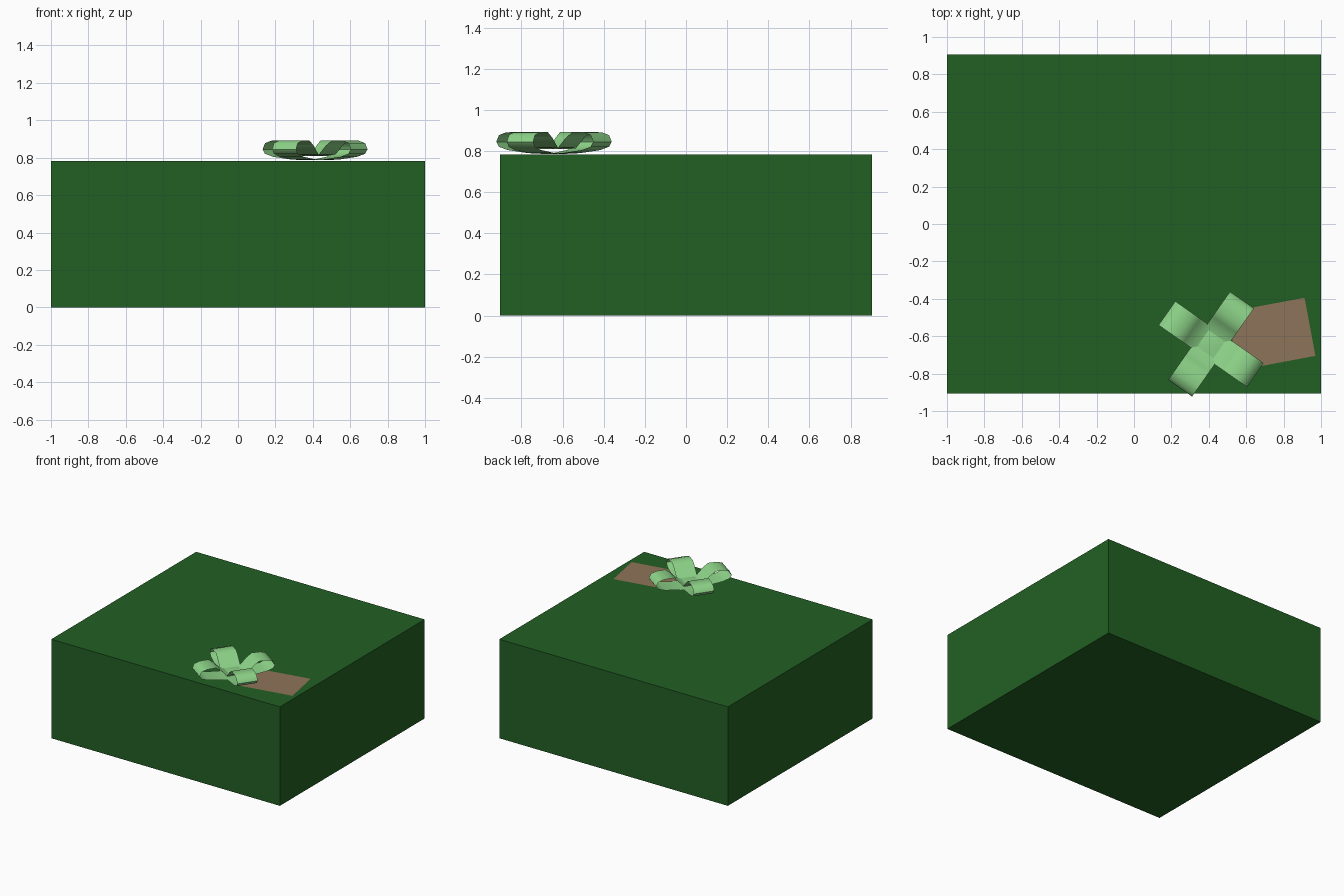
import bpy, bmesh, math
from mathutils import Matrix, Vector

if "Cube" in bpy.data.objects:
    bpy.data.objects.remove(bpy.data.objects["Cube"])

def material(name, rgb):
    m = bpy.data.materials.new(name)
    m.diffuse_color = (*rgb, 1)
    m.use_nodes = True
    m.node_tree.nodes["Principled BSDF"].inputs["Base Color"].default_value = m.diffuse_color
    return m

dark_green = material("dark green", (0.016, 0.118, 0.017))
light_green = material("light green", (0.27, 0.66, 0.25))
brown = material("tag brown", (0.27, 0.175, 0.10))

def make(name, verts, faces, mat, smooth=False):
    me = bpy.data.meshes.new(name)
    me.from_pydata(verts, [], faces)
    me.materials.append(mat)
    ob = bpy.data.objects.new(name, me)
    bpy.context.collection.objects.link(ob)
    if smooth:
        bpy.ops.object.select_all(action='DESELECT')
        ob.select_set(True)
        bpy.context.view_layer.objects.active = ob
        bpy.ops.object.shade_smooth_by_angle(angle=math.radians(50))
    return ob

TOP = 0.783
# gift box
bm = bmesh.new()
bmesh.ops.create_cube(bm, size=1, matrix=Matrix.Translation((0, 0, TOP / 2)) @ Matrix.Diagonal((2, 1.81, TOP, 1)))
me = bpy.data.meshes.new("gift_box")
bm.to_mesh(me)
bm.free()
me.materials.append(dark_green)
bpy.context.collection.objects.link(bpy.data.objects.new("gift_box", me))

# gift tag: flat card tucked under the bow
ux, uy = Vector((0.983, 0.184, 0)), Vector((-0.184, 0.983, 0))
corner = Vector((0.97, -0.705, TOP + 0.003))
tag = [corner - ux * 0.42, corner, corner + uy * 0.316, corner + uy * 0.316 - ux * 0.42]
make("gift_tag", tag, [(0, 1, 2, 3)], brown)

# bow loops: open ribbon bands, profile as (radius, height)
profile = [(0.0, 0.004), (0.10, 0.007), (0.22, 0.022), (0.272, 0.038), (0.288, 0.062),
           (0.272, 0.095), (0.23, 0.108), (0.165, 0.110), (0.125, 0.082), (0.08, 0.035), (0.0, 0.026)]
centre = Vector((0.412, -0.642, TOP))
HALF = 0.078
for i in range(4):
    turn = Matrix.Translation(centre) @ Matrix.Rotation(math.radians(55 + 90 * i), 4, 'Z')
    verts = [turn @ Vector((r, s * HALF, z)) for r, z in profile for s in (-1, 1)]
    faces = [(2 * k, 2 * k + 2, 2 * k + 3, 2 * k + 1) for k in range(len(profile) - 1)]
    make(f"bow_loop_{i + 1}", verts, faces, light_green, True)

# bow knot: low cushion over the middle
turn = Matrix.Translation(centre) @ Matrix.Rotation(math.radians(55), 4, 'Z')
N = 4
verts, faces = [], []
for a in range(N + 1):
    for b in range(N + 1):
        u, v = 2 * a / N - 1, 2 * b / N - 1
        verts.append(turn @ Vector((u * 0.08, v * 0.08, 0.036 - 0.008 * max(u * u, v * v))))
for a in range(N):
    for b in range(N):
        k = a * (N + 1) + b
        faces.append((k, k + N + 1, k + N + 2, k + 1))
make("bow_knot", verts, faces, light_green, True)
